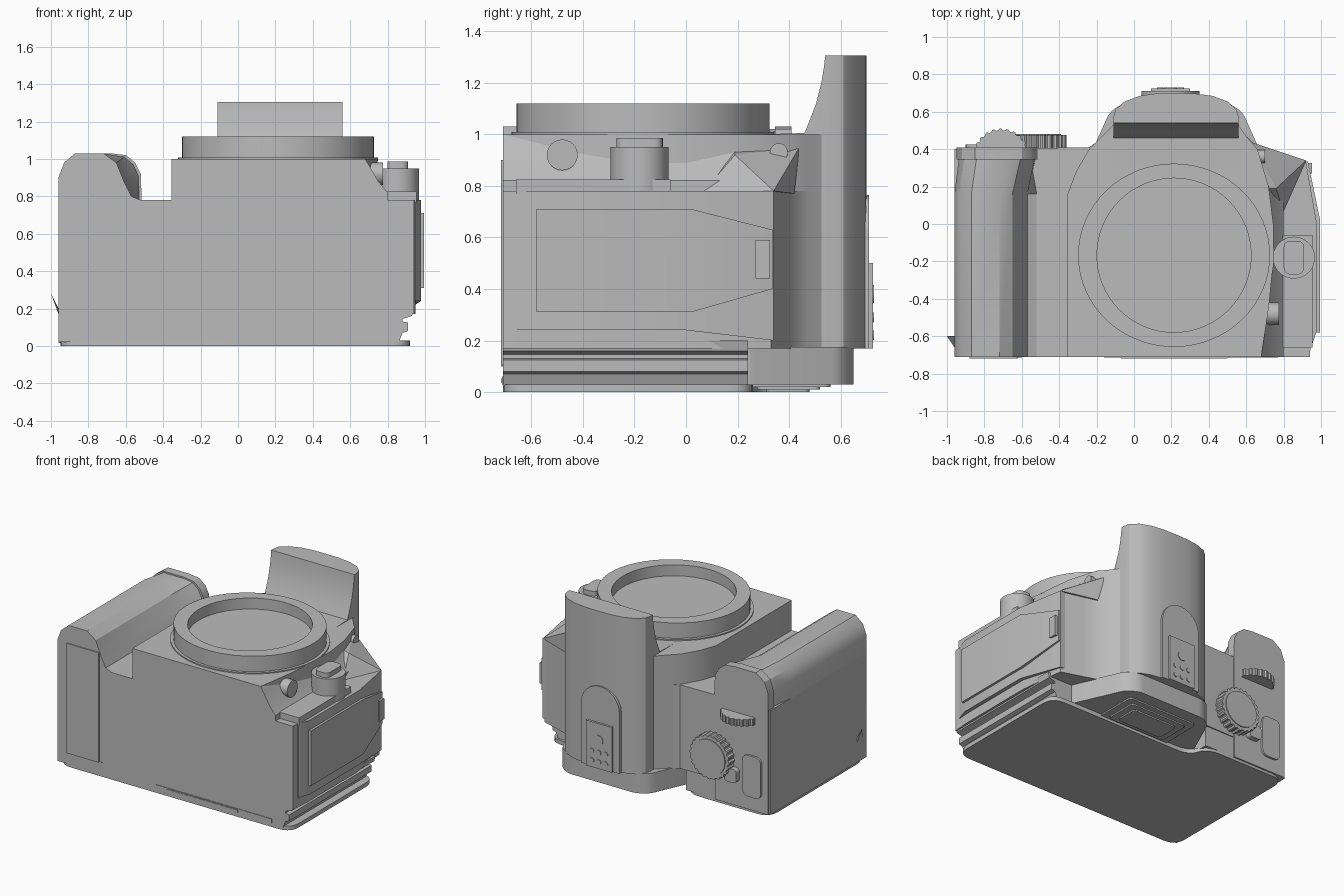
import bpy, bmesh, math
from mathutils import Vector

if "Cube" in bpy.data.objects:
    bpy.data.objects.remove(bpy.data.objects["Cube"])

grey = bpy.data.materials.new("body_grey")
grey.use_nodes = True
grey.diffuse_color = (0.5, 0.5, 0.5, 1)
grey.node_tree.nodes["Principled BSDF"].inputs["Base Color"].default_value = (0.5, 0.5, 0.5, 1)


def finish(name, bm, smooth=True):
    bmesh.ops.recalc_face_normals(bm, faces=bm.faces)
    me = bpy.data.meshes.new(name)
    bm.to_mesh(me)
    bm.free()
    me.materials.append(grey)
    ob = bpy.data.objects.new(name, me)
    bpy.context.collection.objects.link(ob)
    if smooth:
        bpy.ops.object.select_all(action='DESELECT')
        ob.select_set(True)
        bpy.context.view_layer.objects.active = ob
        bpy.ops.object.shade_smooth_by_angle(angle=math.radians(30))
    return ob


def loft(name, rings):
    """Skin a list of equal-length closed rings and cap both ends."""
    bm = bmesh.new()
    rows = [[bm.verts.new(p) for p in ring] for ring in rings]
    n = len(rows[0])
    for a, b in zip(rows, rows[1:]):
        for i in range(n):
            j = (i + 1) % n
            bm.faces.new((a[i], a[j], b[j], b[i]))
    bm.faces.new(rows[0][::-1])
    bm.faces.new(rows[-1])
    return finish(name, bm)


def place(pts, h, axis):
    if axis == 'x':
        return [(h, u, v) for u, v in pts]
    if axis == 'y':
        return [(u, h, v) for u, v in pts]
    return [(u, v, h) for u, v in pts]


def prism(name, pts, lo, hi, axis='z'):
    return loft(name, [place(pts, lo, axis), place(pts, hi, axis)])


def rect(u0, u1, v0, v1):
    return [(u0, v0), (u1, v0), (u1, v1), (u0, v1)]


def oval(cu, cv, ru, rv=None, n=64):
    rv = rv or ru
    return [(cu + ru * math.cos(2 * math.pi * i / n),
             cv + rv * math.sin(2 * math.pi * i / n)) for i in range(n)]


def knurl(cu, cv, r, n=24):
    pts = []
    for i in range(n):
        for k, rr in enumerate((r, r, r * .94, r * .94)):
            t = 2 * math.pi * (i + k / 4) / n
            pts.append((cu + rr * math.cos(t), cv + rr * math.sin(t)))
    return pts


def rounded(pts, r, n=5):
    """Round every corner of an outline with a small quadratic arc."""
    out = []
    for i, p in enumerate(pts):
        p = Vector(p)
        a, b = Vector(pts[i - 1]) - p, Vector(pts[(i + 1) % len(pts)]) - p
        a = p + a.normalized() * min(r, a.length * .45)
        b = p + b.normalized() * min(r, b.length * .45)
        for k in range(n + 1):
            t = k / n
            out.append(tuple(a * (1 - t) ** 2 + p * 2 * t * (1 - t) + b * t * t))
    return out


def hull(name, pts):
    bm = bmesh.new()
    for p in pts:
        bm.verts.new(p)
    bmesh.ops.convex_hull(bm, input=bm.verts)
    return finish(name, bm, False)


# Main body: wide lower shell, tall mount block
prism("lower_shell", [(-.96, -.71), (.94, -.71), (.95, -.57), (.95, 0), (.91, .33), (.75, .38),
                      (.66, .41), (.6, .47), (.55, .54), (-.1, .54), (-.17, .46), (-.24, .41),
                      (-.96, .40)], .17, .78)
prism("mount_block", [(-.355, -.71), (.68, -.71), (.72, -.45), (.745, -.2), (.745, 0), (.72, .2),
                      (.66, .4), (.6, .47), (.55, .54), (-.1, .54), (-.17, .47), (-.24, .40),
                      (-.31, .28), (-.355, .16)], .17, 1.0)
prism("lower_sides", [(-.96, .02), (.86, .02), (.88, .07), (.91, .08), (.91, .125), (.88, .13),
                      (.88, .145), (.93, .16), (.94, .2), (-.96, .2)], -.71, .24, 'y')
prism("grip_back", rect(-.96, -.28, -.7, .40), .02, .3)
prism("back_plate", rounded([(-.95, -.71), (.92, -.71), (.92, .26), (-.25, .26), (-.3, .40),
                             (-.95, .40)], .1), 0, .03)

# Hand grip: rounded section flaring into a cap
grip = [(-.96, .02), (-.96, .9), (-.93, .98), (-.87, 1.03), (-.72, 1.03), (-.65, .98),
        (-.61, .88), (-.57, .8), (-.52, .78), (-.52, .02)]
cap = [(-.95, .02), (-.95, .9), (-.92, .98), (-.85, 1.03), (-.68, 1.03), (-.6, 1.02),
       (-.55, .98), (-.52, .92), (-.515, .78), (-.52, .02)]
neck = [(-.73 + (x + .73) * .94, z - .01) for x, z in cap]
loft("hand_grip", [place(grip, -.71, 'y'), place(grip, .16, 'y'), place(neck, .345, 'y')])
prism("grip_cap", cap, .345, .41, 'y')
prism("grip_foot", rect(-.88, -.62, .1, .9), -.718, -.7, 'y')
prism("grip_slot", rect(-.75, -.6, .1, .108), -.713, -.7, 'y')
hull("strap_edge", [(-1, -.6, .28), (-.96, -.6, .17), (-.96, -.66, .17), (-.96, -.6, .2)])

# Dials and controls on the top plate
prism("mode_dial", knurl(-.52, .35, .16), .40, .475, 'y')
prism("mode_dial_cap", oval(-.52, .35, .13), .47, .482, 'y')
prism("command_wheel", knurl(-.71, .36, .15), .65, .70)
prism("power_lever", rounded(rect(-.72, -.62, .2, .3), .03), .40, .45, 'y')
prism("shutter_pad", rounded(rect(-.9, -.75, .12, .42), .05), .40, .425, 'y')

# Finder hump with concave front, accessory shoe
arc = [(.56, .57), (.55, .61), (.5, .655), (.42, .685), (.32, .698), (.22, .70), (.12, .698),
       (.03, .685), (-.05, .655), (-.1, .61), (-.11, .57)]
rings = []
for z, y in ((.17, .3), (1.0, .3), (1.005, .46), (1.05, .478), (1.12, .505), (1.2, .525),
             (1.26, .535), (1.305, .54)):
    rings.append(place([(-.11, y), (.56, y)] + arc, z, 'z'))
loft("finder_hump", rings)
arch = [(.04, .17), (.35, .17)] + [(.195 + .155 * math.cos(t * math.pi / 12),
                                    .61 + .155 * math.sin(t * math.pi / 12)) for t in range(13)]
prism("shoe_arch", arch, .66, .71, 'y')
prism("shoe_plate", rect(.09, .30, .17, .5), .70, .725, 'y')
prism("shoe_contact", oval(.195, .38, .035, n=20), .72, .73, 'y')
for i, x in enumerate((.14, .195, .25)):
    for z in (.22, .29):
        prism("shoe_pin", oval(x, z, .018, n=12), .72, .73, 'y')

# Eyepiece with stepped frame
prism("eyepiece_block", rounded([(-.3, .22), (-.13, .6), (-.05, .65), (.5, .65), (.58, .6),
                                 (.75, .22)], .04), .03, .175)
for i in range(3):
    d = i * .05
    prism("eyepiece_step", rounded(rect(-.06 + d, .5 - d, .24 + d * .7, .56 - d * .8), .03),
          .02 - i * .01, .04)

# Lens mount: raised rim with recessed floor
c = (.214, -.167)
prism("mount_flange", oval(*c, .535, .51), .99, 1.008)
loft("lens_mount", [place(oval(*c, rx, ry), z, 'z') for rx, ry, z in (
    (.513, .49, 1.0), (.513, .49, 1.12), (.412, .412, 1.12), (.412, .412, 1.04))])

# Side shoulder, wedge and controls
prism("side_shoulder", [(.6, .77), (.6, 1), (.68, 1), (.71, .95), (.75, .88), (.8, .82), (.8, .77)],
      -.71, .2, 'y')
hull("shoulder_wedge", [(.66, .19, .95), (.76, .19, .92), (.8, .07, .78), (.92, .34, .78),
                        (.74, .38, .85), (.62, .44, .95), (.66, .42, .77), (.6, .2, .77)])
prism("side_ledge", rect(.76, .955, -.66, -.06), .77, .825)
prism("release_knob", oval(.855, -.18, .112), .78, .95)
prism("knob_button", rounded(rect(.8, .91, -.27, -.09), .04), .94, .985)
prism("side_button", oval(-.48, .92, .06, n=24), .66, .775, 'x')
prism("small_button", oval(.36, .93, .035, n=20), .6, .70, 'x')

# Side panel and connector door, both tapering toward the top plate
for name, x, secs in (
        ("side_panel", .978, ((-.66, -.03, .24, .78), (-.57, 0, .24, .78), (0, 0, .24, .78),
                              (.34, -.06, .2, .78))),
        ("connector_door", .995, ((-.58, 0, .31, .71), (.02, 0, .31, .71), (.335, -.065, .4, .63)))):
    loft(name, [place(rect(.85, x + dx, z0, z1), y, 'y') for y, dx, z0, z1 in secs])
prism("door_latch", rect(.27, .325, .44, .59), .9, .952, 'x')

# Base slot cover and side rail
prism("base_slot", rect(-.16, .77, .03, .06), -.714, -.7, 'y')
prism("base_slot_inner", rect(-.07, .5, .037, .053), -.718, -.7, 'y')
